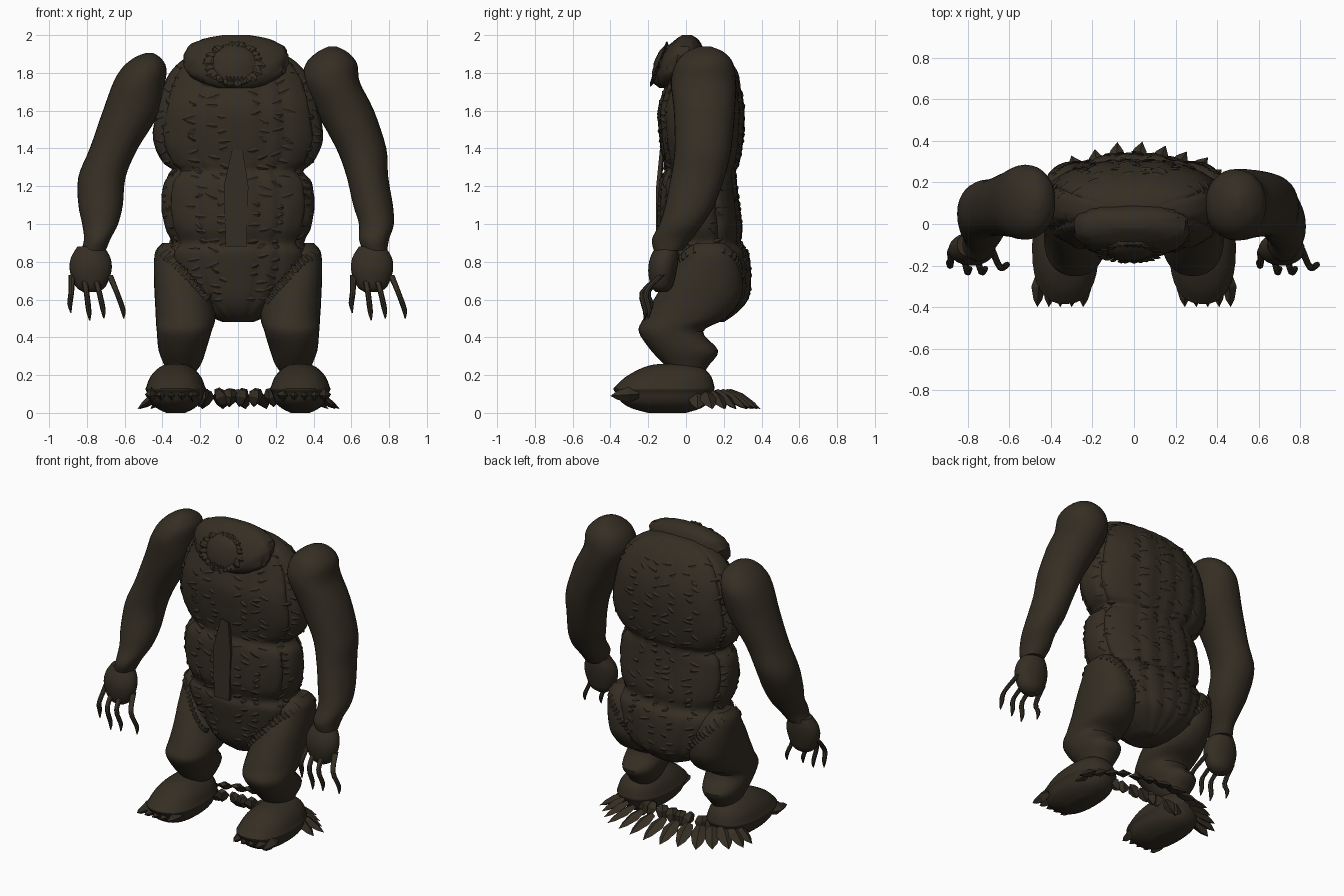
import bpy, bmesh, math, random
from mathutils import Vector
from mathutils.bvhtree import BVHTree

random.seed(4)
if "Cube" in bpy.data.objects:
    bpy.data.objects.remove(bpy.data.objects["Cube"])

mat = bpy.data.materials.new("dark brown fur")
mat.use_nodes = True
BROWN = (0.035, 0.027, 0.017, 1)
mat.diffuse_color = BROWN
mat.node_tree.nodes["Principled BSDF"].inputs["Base Color"].default_value = BROWN


def finish(bm, name, smooth=True):
    bmesh.ops.recalc_face_normals(bm, faces=bm.faces)
    mesh = bpy.data.meshes.new(name)
    bm.to_mesh(mesh)
    bm.free()
    obj = bpy.data.objects.new(name, mesh)
    bpy.context.collection.objects.link(obj)
    mesh.materials.append(mat)
    if smooth:
        bpy.ops.object.select_all(action='DESELECT')
        obj.select_set(True)
        bpy.context.view_layer.objects.active = obj
        bpy.ops.object.shade_smooth_by_angle(angle=math.radians(35))
    return obj


def surface(bm):
    """Ray-castable copy of a closed skin, with outward normals."""
    bmesh.ops.recalc_face_normals(bm, faces=bm.faces)
    bm.normal_update()
    return BVHTree.FromBMesh(bm)


def spline(rows, steps):
    """Catmull-Rom through rows of numbers."""
    out = []
    for i in range(len(rows) - 1):
        quad = [rows[max(i - 1, 0)], rows[i], rows[i + 1], rows[min(i + 2, len(rows) - 1)]]
        for s in range(steps):
            t = s / steps
            out.append([b + t * (c - a) / 2 + t * t * (a - 2.5 * b + 2 * c - d / 2)
                        + t ** 3 * (1.5 * (b - c) + (d - a) / 2) for a, b, c, d in zip(*quad)])
    return out + [list(rows[-1])]


def loft(bm, rows, segs=28, steps=4, power=2.0, seams=(), rough=0.0):
    """Skin level rings given as (z, x min, x max, y min, y max)."""
    rings = []
    for z, x0, x1, y0, y1 in spline(rows, steps):
        ring = []
        for k in range(segs):
            a = 2 * math.pi * k / segs
            c, s = math.cos(a), math.sin(a)
            r = 1 + random.uniform(-rough, rough)
            for seam in seams:
                gap = (a - math.radians(seam) + math.pi) % (2 * math.pi) - math.pi
                r -= 0.04 * math.exp(-(gap / 0.07) ** 2)
            e = 2 / power
            px = math.copysign(abs(c) ** e, c) * r * (x1 - x0) / 2
            py = math.copysign(abs(s) ** e, s) * r * (y1 - y0) / 2
            ring.append(bm.verts.new(((x0 + x1) / 2 + px, (y0 + y1) / 2 + py, z)))
        rings.append(ring)
    for low, high in zip(rings, rings[1:]):
        for k in range(segs):
            n = (k + 1) % segs
            bm.faces.new((low[k], low[n], high[n], high[k]))
    bm.faces.new(rings[0][::-1])
    bm.faces.new(rings[-1])


def blade(bm, base, tip, width, thick, up=Vector((0, 0, 1))):
    """Pointed leaf, widest a third of the way along."""
    base, tip = Vector(base), Vector(tip)
    d = tip - base
    side = d.cross(up).normalized()
    lift = side.cross(d).normalized()
    loops = []
    for t, w in ((0, 0.55), (0.35, 1), (0.75, 0.6)):
        p = base + d * t
        loops.append([bm.verts.new(p + o) for o in
                      (side * width * w, lift * thick * w, -side * width * w, -lift * thick * w)])
    end = bm.verts.new(tip)
    for a, b in zip(loops, loops[1:]):
        for k in range(4):
            bm.faces.new((a[k], a[(k + 1) % 4], b[(k + 1) % 4], b[k]))
    for k in range(4):
        bm.faces.new((loops[-1][k], loops[-1][(k + 1) % 4], end))
    bm.faces.new(loops[0][::-1])


# Torso with pelvis, belly and chest bulges
SEAMS = (22, 65, 85, 100, 122, 158, 205, 240, 256, 285, 302, 335)
bm = bmesh.new()
torso = [(0.48, .08, 0, .2), (0.53, .19, -.06, .27), (0.6, .28, -.1, .33), (0.7, .35, -.12, .345),
         (0.84, .385, -.14, .335), (0.9, .35, -.125, .295), (0.98, .385, -.15, .3), (1.1, .405, -.15, .285),
         (1.22, .39, -.14, .27), (1.28, .345, -.115, .265), (1.33, .4, -.12, .285), (1.45, .45, -.14, .305),
         (1.6, .43, -.15, .31), (1.72, .4, -.115, .29), (1.82, .345, -.08, .245),
         (1.89, .26, -.04, .19), (1.93, .14, .0, .13), (1.94, .05, .03, .09)]
loft(bm, [(z, -w, w, a, b) for z, w, a, b in torso], 96, 4, 2.25, SEAMS, 0.006)
tree = surface(bm)
finish(bm, "torso")

# Ragged stitches lying along the torso seams
bm = bmesh.new()
for seam in SEAMS:
    a = math.radians(seam)
    out = Vector((math.cos(a) * 2, math.sin(a), 0)).normalized()
    z = 0.6
    while z < 1.85:
        hit, normal, _, _ = tree.ray_cast(Vector((0, 0.08, z)) + out * 2, -out)
        if hit:
            along = normal.cross(Vector((0, 0, 1))).normalized() * random.choice((-1, 1))
            way = along * random.uniform(.04, .07) + Vector((0, 0, random.uniform(-.03, .03)))
            tip, lean, _, _ = tree.find_nearest(hit + way)
            blade(bm, hit, tip + lean * .006, .015, .007, normal)
        z += random.uniform(.03, .06)
finish(bm, "seam_stitches", False)

# Flat pointed flap on the belly, leaning in at the top
bm = bmesh.new()
outline = ((-.065, .88), (.045, .88), (.055, 1.2), (.025, 1.39), (-.03, 1.4), (-.075, 1.2))
front = [bm.verts.new((x, -.158 + max(0, z - 1.2) * .1, z)) for x, z in outline]
face = bm.faces.new(front)
moved = bmesh.ops.extrude_face_region(bm, geom=[face])["geom"]
bmesh.ops.translate(bm, verts=[v for v in moved if isinstance(v, bmesh.types.BMVert)], vec=(0, .02, 0))
finish(bm, "belly_flap", False)

# Head with brow ruff
bm = bmesh.new()
head = [(1.72, .1, -.13, -.04), (1.75, .19, -.15, .02), (1.8, .255, -.155, .07), (1.87, .275, -.14, .1),
        (1.94, .25, -.095, .085), (1.98, .17, -.05, .06), (2.0, .07, -.02, .03)]
loft(bm, [(z, -w - .01, w - .01, a, b) for z, w, a, b in head], 40, 3, 2.5, (), 0.035)
finish(bm, "head")

# Muzzle, teeth and shaggy ring round the face
bm = bmesh.new()
muzzle = [(1.72, .05, -.14, -.06), (1.75, .1, -.175, 0), (1.79, .135, -.18, 0), (1.85, .145, -.17, 0),
          (1.91, .12, -.145, 0), (1.95, .06, -.105, -.02)]
loft(bm, [(z, -w - .02, w - .02, a, b) for z, w, a, b in muzzle], 32, 3, 2.2, (), 0.025)
finish(bm, "muzzle")
bm = bmesh.new()
for k in range(26):
    a = 2 * math.pi * (k + random.uniform(-.3, .3)) / 26
    c, s = math.cos(a), math.sin(a)
    far = random.uniform(.9, 1.05)
    blade(bm, (-.02 + .11 * c, -.14 + .035 * s, 1.845 + .085 * s),
          (-.02 + .165 * c * far, -.145 + .045 * s, 1.845 + .12 * s * far), .025, .01, Vector((0, -1, 0)))
for k in range(5):
    blade(bm, (-.06 + .02 * k, -.165, 1.79), (-.06 + .02 * k, -.185, 1.75), .012, .01, Vector((0, -1, 0)))
finish(bm, "face_fur_and_teeth", False)

# Arms, hands and claws
ARMS = {
    "left": (.71, [(.86, .66, .79, -.17, -.02), (.92, .64, .80, -.18, .03), (1.0, .64, .825, -.14, .09),
                   (1.1, .61, .82, -.11, .15), (1.25, .575, .795, -.08, .205), (1.4, .52, .785, -.06, .24),
                   (1.6, .41, .72, -.065, .26), (1.75, .345, .645, -.08, .265), (1.85, .36, .63, -.055, .25),
                   (1.91, .42, .58, 0, .2), (1.94, .48, .52, .07, .13)]),
    "right": (-.78, [(.86, -.83, -.7, -.17, -.02), (.92, -.815, -.675, -.18, .02), (1.0, -.825, -.635, -.14, .08),
                     (1.1, -.845, -.61, -.11, .14), (1.25, -.845, -.595, -.07, .205), (1.4, -.785, -.53, -.055, .22),
                     (1.6, -.715, -.41, -.065, .26), (1.75, -.66, -.385, -.075, .285), (1.83, -.61, -.38, -.05, .26),
                     (1.88, -.55, -.41, 0, .2), (1.905, -.49, -.45, .07, .13)])}
for side, (hx, rows) in ARMS.items():
    bm = bmesh.new()
    loft(bm, rows, 32, 4, 2.1, (), 0.004)
    finish(bm, side + "_arm")
    bm = bmesh.new()
    hand = [(.64, .04, -.16, -.1), (.67, .08, -.185, -.07), (.75, .11, -.2, -.05),
            (.82, .105, -.19, -.04), (.88, .07, -.16, -.04)]
    loft(bm, [(z, hx - w, hx + w, a, b) for z, w, a, b in hand], 28)
    finish(bm, side + "_hand")
    bm = bmesh.new()
    for top, tip, zt, y in ((-.1, -.105, .53, -.19), (-.04, -.005, .49, -.22), (.02, .07, .5, -.22), (.1, .175, .5, -.2)):
        path = [(zt, tip, y, .003), (zt + .05, tip - .005, y + .005, .014),
                (.64, (top + tip) / 2, y - .01, .015), (.73, top, -.13, .018)]
        loft(bm, [(z, hx + x - r, hx + x + r, c - r, c + r) for z, x, c, r in path], 8, 3)
    finish(bm, side + "_claws")

# Legs, ragged trouser edges, feet and toes
LEG = [(.19, .25, .37, -.06, .08), (.25, .2, .39, -.11, .12), (.33, .17, .42, -.185, .17),
       (.43, .14, .43, -.25, .09), (.5, .12, .435, -.225, .21), (.6, .13, .44, -.17, .29),
       (.7, .16, .445, -.11, .3), (.8, .2, .445, -.04, .28), (.86, .24, .435, -.01, .25), (.9, .32, .4, .06, .2)]
FOOT = [(0, .05, -.2, .0), (.025, .1, -.29, .08), (.06, .135, -.345, .12), (.105, .15, -.37, .14),
        (.125, .16, -.385, .15), (.14, .155, -.375, .15), (.19, .135, -.32, .135), (.23, .1, -.25, .1),
        (.252, .065, -.19, .05), (.26, .03, -.13, 0)]
for side, m in (("left", 1), ("right", -1)):
    bm = bmesh.new()
    loft(bm, [(z, *sorted((m * a, m * b)), c, d) for z, a, b, c, d in LEG], 32, 4, 2.2, (), 0.003)
    tree = surface(bm)
    finish(bm, side + "_leg")
    bm = bmesh.new()
    for k in range(15):
        t = k / 14
        x, z = m * (.17 + .24 * t), .6 + .27 * t
        for start, way in ((-1, 1), (1, -1)):
            hit, normal, _, _ = tree.ray_cast(Vector((x, start, z)), Vector((0, way, 0)))
            if hit:
                blade(bm, hit + Vector((m * .02, 0, -.02)) - normal * .004,
                      hit + Vector((-m * .025, 0, random.uniform(.0, .03))) + normal * .008, .02, .008, normal)
    finish(bm, side + "_trouser_edge", False)
    bm = bmesh.new()
    cx = .33 * m
    loft(bm, [(z, cx - w, cx + w, a, b) for z, w, a, b in FOOT], 32, 3, 2.4)
    finish(bm, side + "_foot")
    bm = bmesh.new()
    for k in range(5):
        x = m * (.235 + .055 * k)
        blade(bm, (x, -.25, .1), (x + m * .01, -.4, .09), .035, .04)
    finish(bm, side + "_toes", False)

# Spiky leaf garland on the ground behind the feet
bm = bmesh.new()
for k in range(15):
    a = math.radians(2 + 176 * k / 14)
    c, s = math.cos(a), math.sin(a)
    far = random.uniform(.92, 1)
    blade(bm, (.4 * c, .05 + .18 * s, .115), (.55 * c * far + .04 * s, .05 + .355 * s * far, .02), .052, .025)
for k in range(8):
    x = -.25 + .07 * k
    blade(bm, (x, .1 - .4 * x * x, .125), (x + random.uniform(-.03, .05), .13, .03), .045, .035)
finish(bm, "leaf_garland", False)
